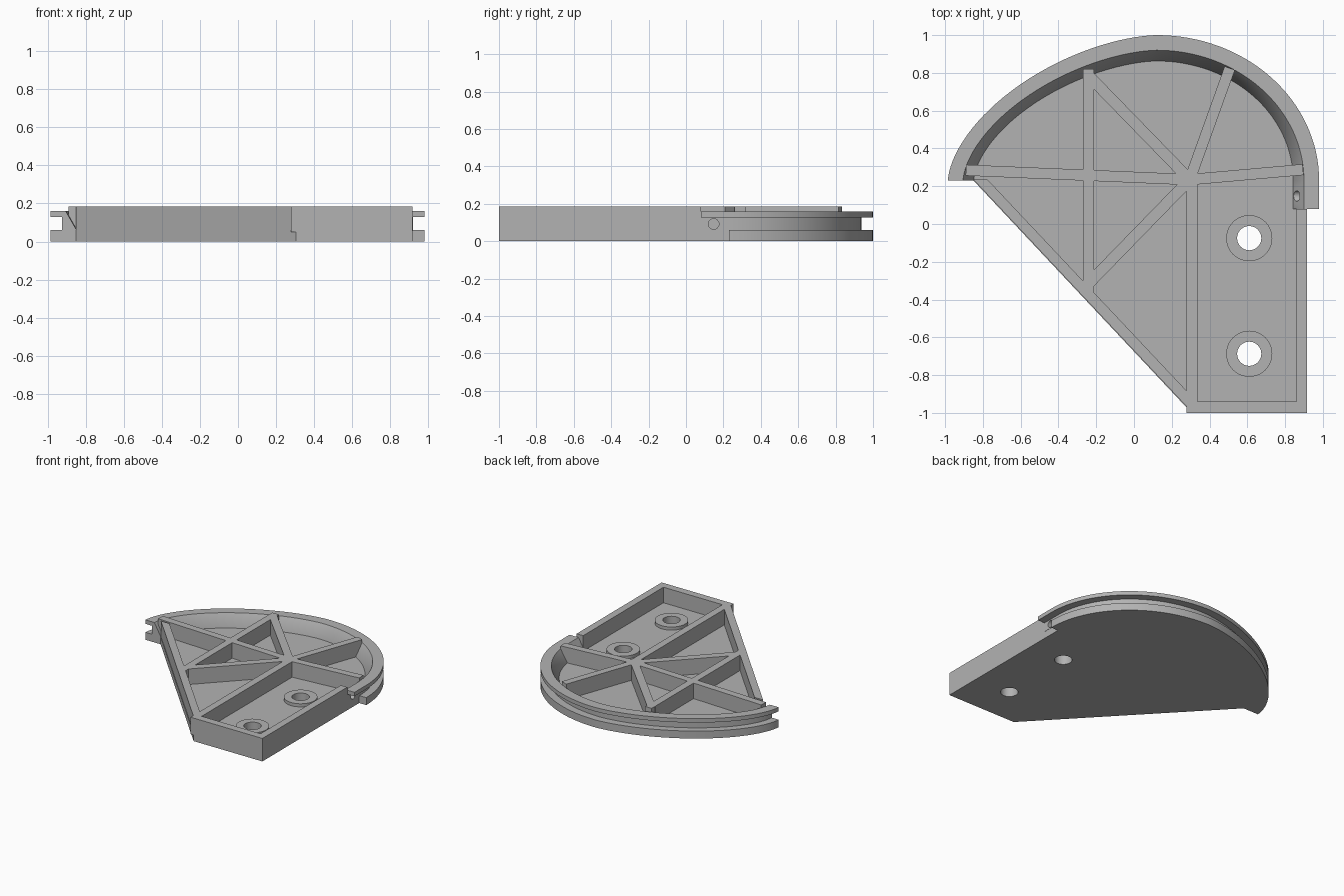
import bpy, bmesh
from math import sin, cos, pi, radians
from mathutils import Vector

cube = bpy.data.objects.get("Cube")
if cube:
    bpy.data.objects.remove(cube)

grey = bpy.data.materials.new("plain_grey")
grey.use_nodes = True
GREY = (0.45, 0.45, 0.45, 1)
grey.diffuse_color = GREY
grey.node_tree.nodes["Principled BSDF"].inputs["Base Color"].default_value = GREY

FLOOR, RIM_TOP, TOP = 0.06, 0.16, 0.185
CX, CY = 0.12, 0.23          # centre of the curved rim
HUB = (0.295, 0.235)


def activate(ob):
    bpy.ops.object.select_all(action='DESELECT')
    ob.select_set(True)
    bpy.context.view_layer.objects.active = ob


def finish(ob):
    """Weld, fix normals, shade and colour a mesh object."""
    bm = bmesh.new()
    bm.from_mesh(ob.data)
    bmesh.ops.remove_doubles(bm, verts=bm.verts, dist=1e-5)
    bmesh.ops.recalc_face_normals(bm, faces=bm.faces)
    bm.to_mesh(ob.data)
    bm.free()
    ob.data.materials.clear()
    ob.data.materials.append(grey)
    activate(ob)
    bpy.ops.object.shade_smooth_by_angle(angle=radians(30))
    return ob


def plate(name, z0, z1, outline, holes=()):
    """Flat plate extruded from an outline with optional holes."""
    cu = bpy.data.curves.new(name, 'CURVE')
    cu.dimensions, cu.fill_mode = '2D', 'BOTH'
    cu.extrude = (z1 - z0) / 2
    for loop in (outline, *holes):
        sp = cu.splines.new('POLY')
        sp.points.add(len(loop) - 1)
        for p, (x, y) in zip(sp.points, loop):
            p.co = (x, y, 0, 1)
        sp.use_cyclic_u = True
    ob = bpy.data.objects.new(name, cu)
    ob.location.z = (z0 + z1) / 2
    bpy.context.collection.objects.link(ob)
    activate(ob)
    bpy.ops.object.convert(target='MESH')
    return finish(bpy.context.view_layer.objects.active)


def bar(name, a, b, width=0.058):
    """Straight upright rib between two points."""
    a, b = Vector(a), Vector(b)
    d = (b - a).normalized()
    n = Vector((-d.y, d.x)) * width / 2
    return plate(name, FLOOR - 0.01, TOP, [a + n, b + n, b - n, a - n])


def circle(c, r, n=40):
    return [(c[0] + r * cos(2 * pi * i / n), c[1] + r * sin(2 * pi * i / n)) for i in range(n)]


def rim_path(d, n=32):
    """Rim curve set inwards by d: flattened left quarter, elliptical right quarter."""
    b, e = 0.77 - d, 2 / 1.65
    left = [(CX - (1.105 - d) * max(cos(t), 0) ** e, CY + b * sin(t) ** e)
            for t in (pi / 2 * i / n for i in range(n + 1))]
    right = [(CX + (0.86 - d) * sin(t), CY + b * cos(t))
             for t in (pi / 2 * i / n for i in range(1, n + 1))]
    return left + right


# Base slab with the lower groove flange and two bolt holes
bolts = [(0.61, -0.075), (0.61, -0.687)]
plate("base", 0, FLOOR,
      rim_path(0) + [(0.917, 0.23), (0.917, -1), (0.305, -1), (-0.85, 0.23)],
      [circle(c, 0.064) for c in bolts])
for i, c in enumerate(bolts):
    plate(f"bolt_boss_{i + 1}", FLOOR, 0.085, circle(c, 0.122), [circle(c, 0.064)])

# Rim: grooved outside, sloped inside, swept along the curve
profile = [(0.061, 0.055), (0.061, 0.128), (0, 0.128), (0, RIM_TOP), (0.08, RIM_TOP),
           (0.137, FLOOR), (0.137, 0.055)]
bm = bmesh.new()
rows = []
for d, z in profile:
    path = rim_path(d)
    path.append((path[-1][0], 0.08))
    rows.append([bm.verts.new((x, y, z)) for x, y in path])
for r0, r1 in zip(rows, rows[1:] + rows[:1]):
    for i in range(len(r0) - 1):
        bm.faces.new((r0[i], r0[i + 1], r1[i + 1], r1[i]))
for end in (0, -1):
    bm.faces.new([r[end] for r in rows])
bmesh.ops.recalc_face_normals(bm, faces=bm.faces)
me = bpy.data.meshes.new("grooved_rim")
bm.to_mesh(me)
bm.free()
rim = bpy.data.objects.new("grooved_rim", me)
bpy.context.collection.objects.link(rim)

# Cable hole through the end of the rim
bpy.ops.mesh.primitive_cylinder_add(vertices=24, radius=0.028, depth=0.4,
                                    location=(0.88, 0.148, 0.092), rotation=(0, pi / 2, 0))
cutter = bpy.context.object
cutter.name = "cable_hole_cutter"
cutter.hide_render = True
mod = rim.modifiers.new("cable_hole", 'BOOLEAN')
mod.operation, mod.solver, mod.object = 'DIFFERENCE', 'EXACT', cutter
activate(rim)
bpy.ops.object.modifier_apply(modifier=mod.name)
bpy.data.objects.remove(cutter)
finish(rim)

# Walls around the bolt tray and along the slanted edge
bar("tray_right_wall", (0.888, -1), (0.888, 0.08))
bar("tray_front_wall", (0.277, -0.97), (0.917, -0.97), 0.06)
bar("tray_left_wall", (0.306, -1), (0.306, 0.235))
plate("slanted_wall", FLOOR - 0.01, TOP,
      [(-0.85, 0.235), (0.28, -0.968), (0.28, -0.885), (-0.775, 0.235)])

# Stiffening ribs
bar("cross_rib", (-0.24, 0.82), (-0.24, -0.38))
bar("left_rib", (-0.89, 0.285), HUB)
bar("right_rib", HUB, (0.895, 0.288))
bar("upper_left_rib", HUB, (-0.25, 0.795), 0.06)
bar("upper_right_rib", HUB, (0.507, 0.825))
bar("lower_left_rib", HUB, (-0.25, -0.325), 0.06)
